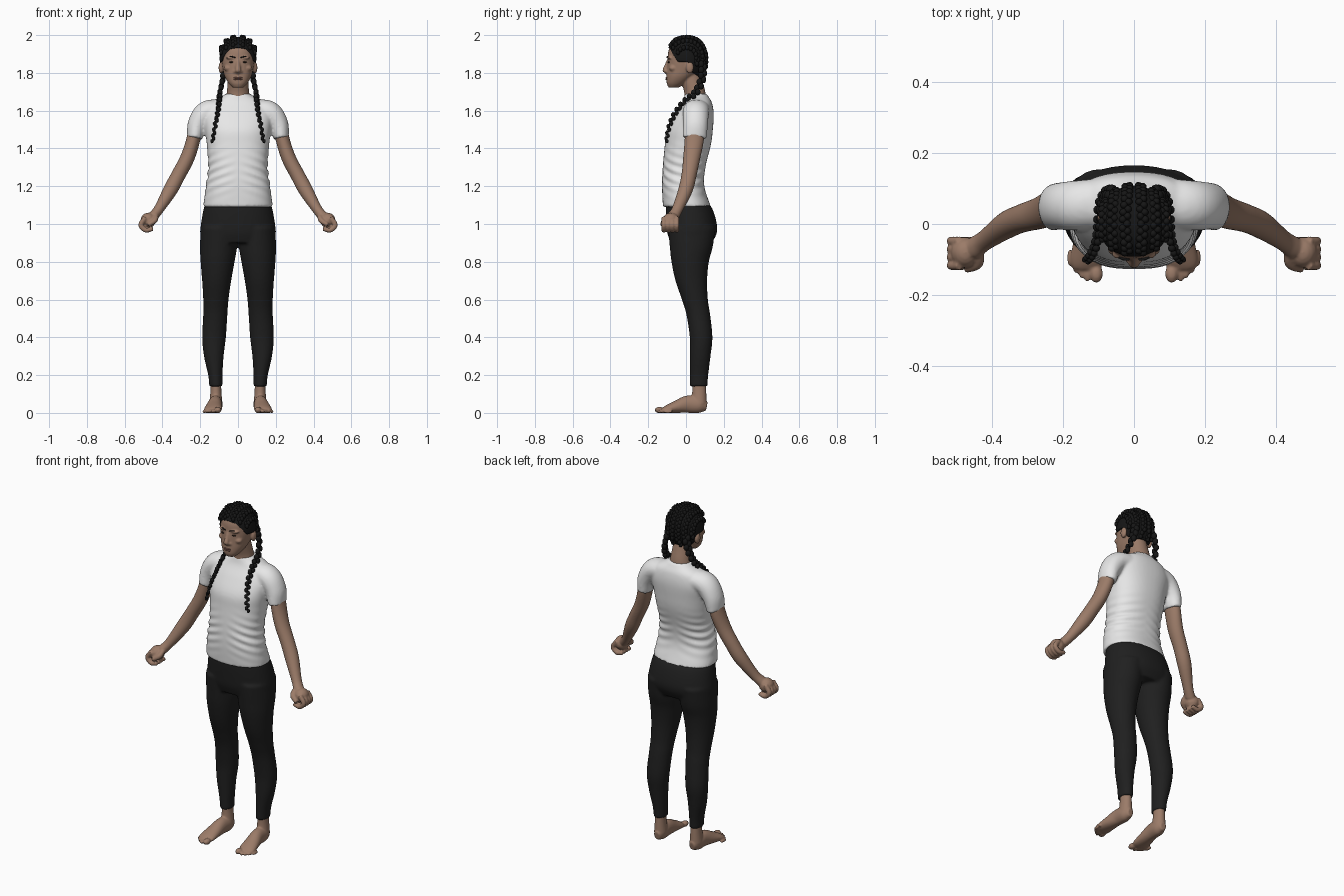
import bpy, bmesh
from math import sin, cos, pi, radians, copysign, atan2, asin, exp
from mathutils import Vector, Matrix

if "Cube" in bpy.data.objects:
    bpy.data.objects.remove(bpy.data.objects["Cube"])

X, Y, Z = Vector((1, 0, 0)), Vector((0, 1, 0)), Vector((0, 0, 1))
SIDES = (("left", 1), ("right", -1))


def material(name, *rgb):
    mat = bpy.data.materials.new(name)
    mat.use_nodes = True
    mat.diffuse_color = (*rgb, 1)
    shader = mat.node_tree.nodes["Principled BSDF"]
    shader.inputs["Base Color"].default_value = (*rgb, 1)
    shader.inputs["Roughness"].default_value = .8
    return mat


SKIN = material("brown skin", .33, .2, .14)
WHITE = material("white cotton", .8, .8, .8)
BLACK = material("black leggings", .014, .014, .014)
HAIR = material("black hair", .008, .008, .008)
LIP = material("lip brown", .23, .11, .085)
EYE = material("dark eye", .03, .018, .012)


def spline(rows, steps=6):
    """Smooth curve through rows of numbers."""
    p = [Vector(r) for r in rows]
    p = [2 * p[0] - p[1]] + p + [2 * p[-1] - p[-2]]
    out = []
    for a, b, c, d in zip(p, p[1:], p[2:], p[3:]):
        for i in range(steps):
            t = i / steps
            out.append(b + (c - a) * (t / 2) + (2 * a - 5 * b + 4 * c - d) * (t * t / 2)
                       + (3 * b - a - 3 * c + d) * (t ** 3 / 2))
    return out + [p[-2]]


def loft(bm, rows, s=1, axis=None, hint=Y, power=2.0, sides=32):
    """Capped tube through rows of x, y, z, width radius, depth radius."""
    pts = spline(rows)
    rings = []
    for i, p in enumerate(pts):
        ahead, behind = pts[min(i + 1, len(pts) - 1)], pts[max(i - 1, 0)]
        t = axis or (ahead - behind).to_3d().normalized()
        u = hint.cross(t).normalized()
        v = t.cross(u).normalized()
        ring = []
        for j in range(sides):
            c, n = cos(2 * pi * j / sides), sin(2 * pi * j / sides)
            co = (Vector(p[:3]) + u * p[3] * copysign(abs(c) ** (2 / power), c)
                  + v * p[4] * copysign(abs(n) ** (2 / power), n))
            co.x *= s
            ring.append(bm.verts.new(co))
        rings.append(ring)
    for a, b in zip(rings, rings[1:]):
        for j in range(sides):
            k = (j + 1) % sides
            bm.faces.new((a[j], a[k], b[k], b[j]))
    bm.faces.new(rings[0])
    bm.faces.new(rings[-1])


def ball(bm, co, size, s=1, sides=16):
    place = Matrix.Translation((co[0] * s, co[1], co[2])) @ Matrix.Diagonal((*size, 1))
    bmesh.ops.create_uvsphere(bm, u_segments=sides, v_segments=sides // 2, radius=1, matrix=place)


def finish(name, bm, mat, voxel=0, smooth=4):
    """Make the object; with a voxel size its solids are fused into one skin."""
    bmesh.ops.recalc_face_normals(bm, faces=bm.faces[:])
    mesh = bpy.data.meshes.new(name)
    bm.to_mesh(mesh)
    bm.free()
    obj = bpy.data.objects.new(name, mesh)
    bpy.context.collection.objects.link(obj)
    if voxel:
        remesh = obj.modifiers.new("fuse", 'REMESH')
        remesh.mode, remesh.voxel_size = 'VOXEL', voxel
        soft = obj.modifiers.new("soften", 'SMOOTH')
        soft.factor, soft.iterations = .5, smooth
        graph = bpy.context.evaluated_depsgraph_get()
        baked = bpy.data.meshes.new_from_object(obj.evaluated_get(graph))
        obj.modifiers.clear()
        obj.data = baked
    obj.data.materials.clear()
    obj.data.materials.append(mat)
    obj.data.shade_smooth()
    return obj


# T-shirt: torso and two sleeves
bm = bmesh.new()
torso = [(1.09, .005, .185, .127), (1.2, -.015, .17, .112), (1.3, -.01, .157, .113),
         (1.42, .01, .165, .122), (1.5, .02, .175, .122), (1.58, .043, .182, .104),
         (1.64, .058, .15, .08), (1.675, .055, .085, .064), (1.69, .052, .065, .058)]
loft(bm, [(0, y, z, w, d) for z, y, w, d in torso], axis=Z, power=2.3, sides=48)
for _, s in SIDES:
    loft(bm, [(.08, .06, 1.61, .05, .07), (.165, .052, 1.592, .06, .07),
              (.213, .05, 1.53, .053, .066), (.229, .045, 1.455, .041, .064)], s)
shirt = finish("shirt", bm, WHITE, .008, 5)
# soft folds around the waist
normals = [v.normal.copy() for v in shirt.data.vertices]
for v, n in zip(shirt.data.vertices, normals):
    x, y, z = v.co
    fade = exp(-((z - 1.27) / .09) ** 2) * min(1, abs(x) * 9)
    v.co += n * .004 * fade * sin(z * 130 + abs(x) * 40 + y * 25)

# Leggings: hips and two legs
bm = bmesh.new()
hips = [(1.13, .0, .165, .1), (1.08, .017, .182, .123), (1.0, .03, .196, .133),
        (.95, .032, .2, .13), (.9, .028, .19, .11)]
loft(bm, [(0, y, z, w, d) for z, y, w, d in hips], axis=Z, power=2.2, sides=48)
leg = [(.1, .03, .98, .098, .125), (.103, .028, .88, .098, .114), (.108, .022, .8, .09, .099),
       (.113, .028, .7, .077, .084), (.117, .047, .6, .067, .069), (.12, .065, .52, .064, .063),
       (.127, .08, .4, .063, .06), (.128, .075, .3, .052, .055), (.12, .069, .2, .038, .049),
       (.117, .067, .14, .035, .047)]
for _, s in SIDES:
    loft(bm, leg, s, axis=Z)
finish("leggings", bm, BLACK, .008)

for side, s in SIDES:
    # Arm with a closed fist
    bm = bmesh.new()
    loft(bm, [(.215, .05, 1.56, .04, .05), (.236, .044, 1.45, .037, .051),
              (.268, .03, 1.35, .038, .045), (.315, .016, 1.26, .038, .04),
              (.358, -.003, 1.18, .038, .038), (.418, -.045, 1.08, .027, .029),
              (.45, -.068, 1.04, .027, .032)], s)
    ball(bm, (.475, -.08, 1.02), (.041, .044, .04), s)
    for i in range(4):
        y = -.048 - .023 * i
        loft(bm, [(.49, y, 1.035, .013, .013), (.514, y, .995, .014, .013),
                  (.488, y, .967, .013, .013), (.45, y, .975, .011, .012)], s, sides=12)
    loft(bm, [(.435, -.075, 1.05, .014, .014), (.44, -.112, 1.02, .015, .015),
              (.475, -.128, .995, .011, .011)], s, hint=Z, sides=12)
    finish(side + "_arm", bm, SKIN, .005, 3)

    # Bare foot with ankle and toes
    bm = bmesh.new()
    loft(bm, [(.117, .067, .2, .028, .036), (.117, .07, .12, .029, .037),
              (.117, .068, .05, .035, .042)], s, axis=Z)
    loft(bm, [(.115, .11, .036, .018, .024), (.117, .07, .043, .035, .043),
              (.12, .01, .047, .036, .046), (.127, -.05, .033, .043, .033),
              (.132, -.1, .021, .047, .021), (.132, -.125, .014, .04, .012)], s, hint=Z)
    for i in range(5):
        size = .019 if i == 0 else .0125 - .001 * i
        ball(bm, (.106 + .008 * (i > 0) + .0165 * i, -.14 + .0028 * i * i, size * .85),
             (size, .027, size * .9), s, 12)
    foot = finish(side + "_foot", bm, SKIN, .005, 3)
    for v in foot.data.vertices:
        v.co.z = max(v.co.z - .001, 0)

# Head with neck, nose and ears
bm = bmesh.new()
skull = [(1.722, -.066, .028, .026), (1.745, -.052, .05, .05), (1.78, -.03, .07, .073),
         (1.82, -.008, .081, .093), (1.87, 0, .088, .098), (1.92, .002, .086, .094),
         (1.955, .004, .07, .075), (1.975, .004, .04, .045)]
loft(bm, [(0, y, z, w, d) for z, y, w, d in skull], axis=Z, power=2.2)
loft(bm, [(0, .05, 1.64, .068, .058), (0, .046, 1.7, .059, .056),
          (0, .03, 1.76, .054, .056), (0, .02, 1.82, .05, .05)], axis=Z)
loft(bm, [(0, -.09, 1.87, .009, .012), (0, -.101, 1.84, .012, .013),
          (0, -.11, 1.812, .016, .015), (0, -.1, 1.797, .012, .01)], axis=Z, sides=16)
loft(bm, [(0, -.088, 1.785, .024, .014), (0, -.093, 1.77, .026, .014),
          (0, -.086, 1.755, .022, .014)], axis=Z, sides=16)
for _, s in SIDES:
    ball(bm, (.017, -.098, 1.806), (.009, .012, .008), s)
    ball(bm, (.09, .02, 1.828), (.013, .021, .032), s)
    ball(bm, (.034, -.084, 1.88), (.03, .016, .009), s)
    ball(bm, (.05, -.068, 1.825), (.025, .022, .018), s)
finish("head", bm, SKIN, .005, 3)

# Lips, eyes and eyebrows
bm = bmesh.new()
for z in (1.774, 1.766):
    ball(bm, (0, -.1, z), (.023, .009, .005))
finish("lips", bm, LIP)
for side, s in SIDES:
    bm = bmesh.new()
    ball(bm, (.034, -.089, 1.857), (.013, .008, .005), s)
    finish(side + "_eye", bm, EYE)
    bm = bmesh.new()
    loft(bm, [(.014, -.1, 1.881, .003, .003), (.034, -.097, 1.886, .004, .003),
              (.057, -.08, 1.881, .002, .003)], s, hint=Z, sides=8)
    finish(side + "_eyebrow", bm, HAIR)


# Hair cap with a shaped hairline
def cap(a, e):
    r = abs(cos(e)) ** .8
    return Vector((.097 * r * sin(a), .002 - .107 * r * cos(a), 1.875 + .115 * sin(e)))


HAIRLINE = [(0, 32), (30, 27), (50, 10), (65, -8), (95, -9), (112, -40), (140, -52), (181, -52)]


def hairline(deg):
    for (a, e), (b, f) in zip(HAIRLINE, HAIRLINE[1:]):
        if deg < b:
            return e + (f - e) * (deg - a) / (b - a)


bm = bmesh.new()
around, up = 96, 20
grid = []
for i in range(around):
    a = 2 * pi * i / around
    low = radians(hairline(180 - abs(180 - i * 360 / around)))
    grid.append([bm.verts.new(cap(a, low + (pi / 2 - .02 - low) * j / up)) for j in range(up + 1)])
for i in range(around):
    a, b = grid[i], grid[(i + 1) % around]
    for j in range(up):
        bm.faces.new((a[j], b[j], b[j + 1], a[j + 1]))
bm.faces.new([column[-1] for column in grid])
shell = finish("hair_cap", bm, HAIR).modifiers.new("thickness", 'SOLIDIFY')
shell.thickness = .008


# Braids: overlapping strands swinging from side to side
def braid(bm, path, r, tip, s=1):
    pts = spline(path, 24)
    gap, i = 0, 0
    for k in range(1, len(pts)):
        gap += (pts[k] - pts[k - 1]).length
        if gap > r * .7:
            gap, i = 0, i + 1
            size = r + (tip - r) * k / len(pts)
            swing = (pts[k] - pts[k - 1]).cross(pts[k] - Vector((0, .02, 1.6))).normalized()
            co = pts[k] + swing * size * (.45 if i % 2 else -.45)
            ball(bm, co, (size * .8, size * .8, size), s, 10)


for side, s in SIDES:
    bm = bmesh.new()
    for lean, first, last in ((11, 35, 226), (34, 32, 222), (58, 25, 212)):
        path = []
        for i in range(8):
            t, f = radians(first + (last - first) * i / 7), radians(lean)
            d = Vector((sin(f), -cos(t) * cos(f), sin(t) * cos(f)))
            path.append(cap(atan2(d.x, -d.y), asin(d.z)))
        braid(bm, path, .014, .014, s)
    finish(side + "_cornrows", bm, HAIR)
    bm = bmesh.new()
    braid(bm, [(.06, .088, 1.86), (.08, .085, 1.77), (.096, .05, 1.695), (.1, -.005, 1.65),
               (.107, -.055, 1.59), (.121, -.088, 1.52), (.136, -.105, 1.435)], .021, .011, s)
    finish(side + "_braid", bm, HAIR)
